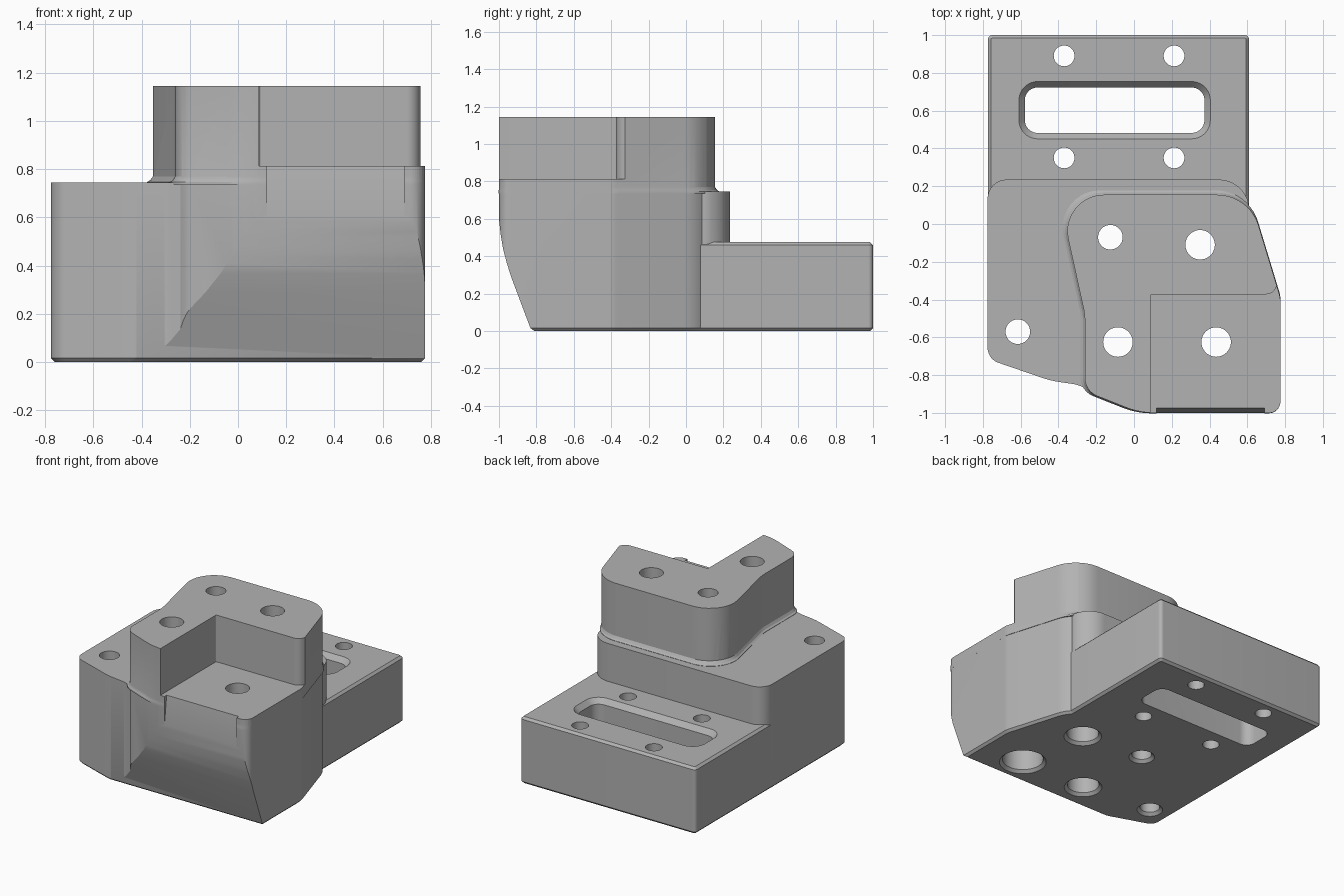
import bpy, bmesh, math
from mathutils import Vector

if "Cube" in bpy.data.objects:
    bpy.data.objects.remove(bpy.data.objects["Cube"])

grey = bpy.data.materials.new("plain_grey")
grey.use_nodes = True
grey.diffuse_color = (0.45, 0.45, 0.45, 1)
grey.node_tree.nodes["Principled BSDF"].inputs["Base Color"].default_value = (0.45, 0.45, 0.45, 1)


def rounded(corners, steps=10):
    """Outline from (x, y, tangent length) corners, each turned into an arc."""
    out = []
    for i, (x, y, d) in enumerate(corners):
        p = Vector((x, y))
        if d == 0:
            out.append(p)
            continue
        u = (Vector(corners[i - 1][:2]) - p).normalized()
        v = (Vector(corners[(i + 1) % len(corners)][:2]) - p).normalized()
        half = u.angle(v) / 2
        centre = p + (u + v).normalized() * d / math.cos(half)
        a, b = p + u * d - centre, p + v * d - centre
        turn = math.pi - 2 * half
        for k in range(steps + 1):
            t = k / steps
            out.append(centre + (a * math.sin((1 - t) * turn) + b * math.sin(t * turn)) / math.sin(turn))
    return out


def solid(name, rings):
    """Closed body through matching rings of 3D points."""
    bm = bmesh.new()
    loops = [[bm.verts.new(p) for p in ring] for ring in rings]
    bm.faces.new(loops[0])
    bm.faces.new(loops[-1])
    n = len(loops[0])
    for lo, hi in zip(loops, loops[1:]):
        for i in range(n):
            bm.faces.new((lo[i], lo[(i + 1) % n], hi[(i + 1) % n], hi[i]))
    bmesh.ops.recalc_face_normals(bm, faces=bm.faces)
    mesh = bpy.data.meshes.new(name)
    bm.to_mesh(mesh)
    bm.free()
    mesh.materials.append(grey)
    ob = bpy.data.objects.new(name, mesh)
    bpy.context.collection.objects.link(ob)
    return ob


def inset(outline, w):
    """Move every outline point inwards by w (outline runs anticlockwise)."""
    n, out = len(outline), []
    for i, p in enumerate(outline):
        a = (p - outline[i - 1]).normalized()
        b = (outline[(i + 1) % n] - p).normalized()
        normal = Vector((-a.y - b.y, a.x + b.x)).normalized()
        out.append(p + normal * w / max(0.5, normal.dot(Vector((-a.y, a.x)))))
    return out


def prism(name, outline, levels):
    """Levels are (height, inset) pairs."""
    return solid(name, [[(p.x, p.y, z) for p in inset(outline, w)] for z, w in levels])


def turned(name, x, y, levels, sides=40):
    """Round cutter from (height, radius) pairs."""
    angles = [2 * math.pi * i / sides for i in range(sides)]
    return solid(name, [[(x + r * math.cos(a), y + r * math.sin(a), z) for a in angles]
                        for z, r in levels])


def combine(target, other, operation):
    mod = target.modifiers.new(operation, "BOOLEAN")
    mod.operation, mod.solver, mod.object = operation, "EXACT", other
    graph = bpy.context.evaluated_depsgraph_get()
    mesh = bpy.data.meshes.new_from_object(target.evaluated_get(graph))
    target.modifiers.clear()
    target.data = mesh
    bpy.data.objects.remove(other)


# Low slotted base with chamfered edges
C = 0.016
base = rounded([(-0.774, -0.6, 0), (0.61, -0.6, 0), (0.61, 1, 0.025), (-0.774, 1, 0.025)])
body = prism("mounting_block", base, [(0, C), (C, 0), (0.475 - C, 0), (0.475, C)])

# Middle shoulder
shoulder = rounded([(-0.775, -0.715, 0.06), (-0.44, -0.83, 0.05), (-0.3, -0.85, 0.03),
                    (-0.1, -0.94, 0), (0.5, -0.4, 0), (0.61, 0.11, 0.03),
                    (0.55, 0.235, 0.1), (-0.775, 0.235, 0.1)])
combine(body, prism("shoulder", shoulder, [(0, C), (C, 0), (0.745, 0)]), "UNION")

# Tall tower
tower = rounded([(-0.26, -0.885, 0.07), (0.03, -1, 0.08), (0.775, -1, 0.06),
                 (0.775, -0.39, 0.02), (0.61, 0.155, 0.17), (-0.4, 0.155, 0.24),
                 (-0.26, -0.48, 0.04)])
combine(body, prism("tower", tower, [(0, C), (C, 0), (1.145, 0)]), "UNION")

# Small fillet where the tower leaves the shoulder
anchor = Vector((0.77, -0.9))
flare = [[(*(anchor + (p - anchor) * s), z) for p in tower]
         for z, s in ((0.735, 1.022), (0.747, 1.022), (0.754, 1.01), (0.772, 0.999))]
combine(body, solid("fillet", flare), "UNION")

# Corner notch leaving a low shelf
notch = [(0.088, -1.2, 0), (1, -1.2, 0), (1, -0.325, 0), (0.757, -0.325, 0),
         (0.735, -0.372, 0.035), (0.088, -0.372, 0.008)]
combine(body, prism("notch", rounded(notch), [(0.812, 0), (1.3, 0)]), "DIFFERENCE")

# Curved undercut along the lower front
curve = [(-0.81, 0), (-0.832, C), (-0.935, 0.29), (-0.96, 0.37), (-0.978, 0.44),
         (-0.99, 0.51), (-0.998, 0.58), (-1.002, 0.64)]
side = [(-1.3, -0.1), (-0.81, -0.1)] + curve + [(-1.3, 0.64)]
combine(body, solid("undercut", [[(x, y, z) for y, z in side] for x in (-1, 1)]), "DIFFERENCE")

# Slight lean-back of the shelf's front edge
lip = [(-1.01, 0.6), (-1.001, 0.6), (-0.975, 0.812), (-0.974, 0.83), (-1.01, 0.83)]
combine(body, solid("lip", [[(x, y, z) for y, z in lip] for x in (0.12, 0.69)]), "DIFFERENCE")

# Slot with a bevelled rim
slot = rounded([(-0.61, 0.45, 0.1), (0.405, 0.45, 0.1), (0.405, 0.755, 0.1), (-0.61, 0.755, 0.1)])
combine(body, prism("slot", slot, [(-0.1, 0.032), (0.44, 0.032), (0.476, 0), (0.6, 0)]), "DIFFERENCE")

# Four plain holes in the base
for hx in (-0.37, 0.212):
    for hy in (0.35, 0.89):
        combine(body, turned("hole", hx, hy, [(-0.1, 0.055), (0.6, 0.055)]), "DIFFERENCE")

# Holes with a bevelled mouth underneath
for hx, hy in ((-0.615, -0.57), (-0.125, -0.07)):
    combine(body, turned("hole", hx, hy, [(-0.1, 0.085), (0, 0.085), (0.02, 0.065), (1.3, 0.065)]),
            "DIFFERENCE")

# Counterbored holes
for hx, hy, bore, depth in ((0.435, -0.625, 0.135, 0.5), (0.35, -0.11, 0.105, 0.8),
                            (-0.085, -0.625, 0.105, 0.8)):
    levels = [(-0.1, bore + 0.02), (0, bore + 0.02), (0.02, bore),
              (depth, bore), (depth + 0.001, 0.078), (1.3, 0.078)]
    combine(body, turned("bore", hx, hy, levels), "DIFFERENCE")

bpy.ops.object.select_all(action="DESELECT")
body.select_set(True)
bpy.context.view_layer.objects.active = body
bpy.ops.object.shade_smooth_by_angle(angle=math.radians(25))
